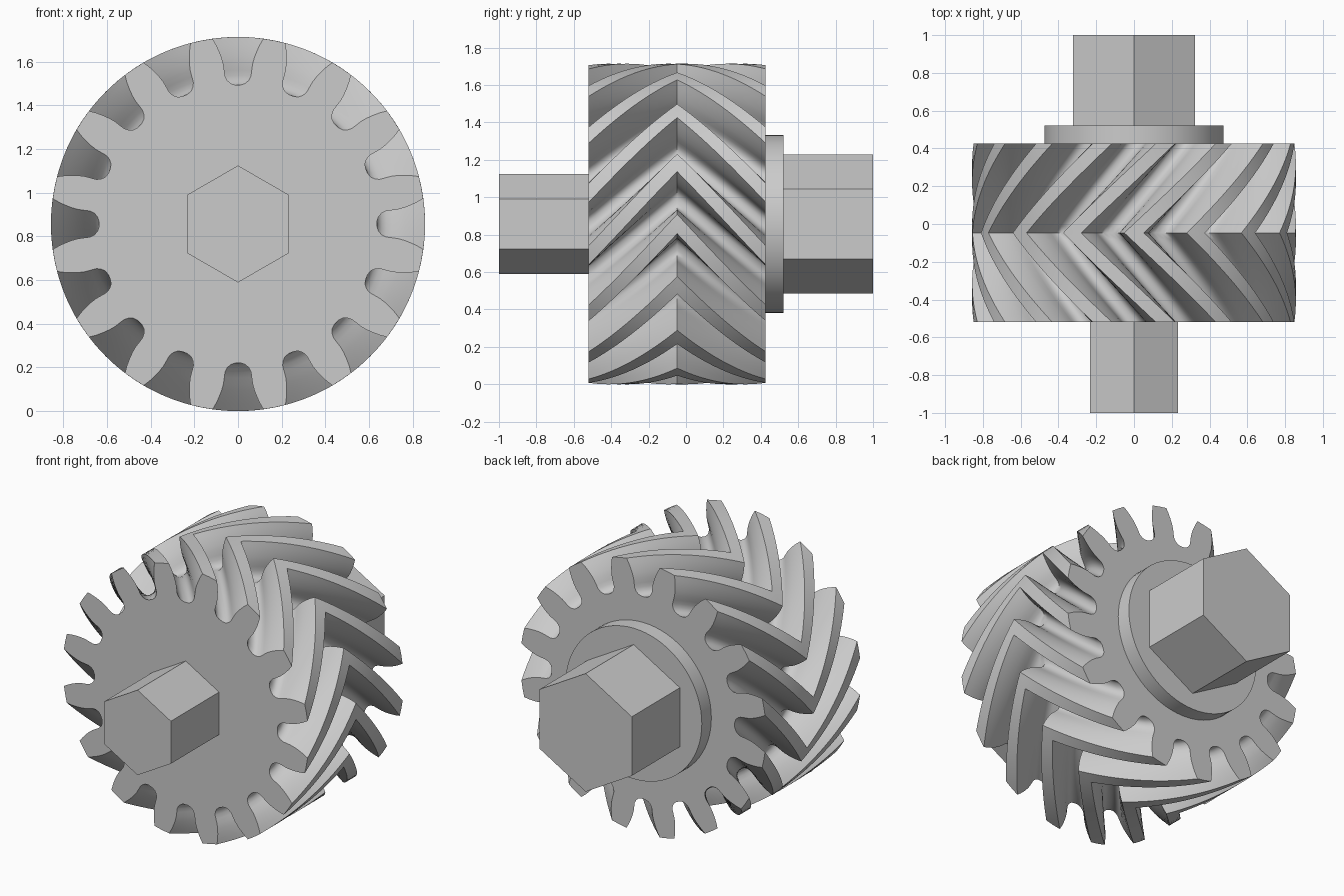
import bpy, bmesh
from math import cos, sin, pi, radians

if "Cube" in bpy.data.objects:
    bpy.data.objects.remove(bpy.data.objects["Cube"])

AXIS_Z = 0.857
TEETH = 16
FRONT, MIDDLE, BACK = -0.52, -0.047, 0.426
TWIST = radians(33.75)
STEPS = 14

grey = bpy.data.materials.new("plain grey")
grey.use_nodes = True
grey.diffuse_color = (0.6, 0.6, 0.6, 1)
grey.node_tree.nodes["Principled BSDF"].inputs["Base Color"].default_value = (0.6, 0.6, 0.6, 1)


def loft(name, sections, smooth=False):
    """Join polar outlines (radius, angle) placed along y; sections = [(y, twist, outline)]."""
    bm = bmesh.new()
    rings = [[bm.verts.new((r * cos(a + turn), y, AXIS_Z + r * sin(a + turn)))
              for r, a in outline] for y, turn, outline in sections]
    for lower, upper in zip(rings, rings[1:]):
        n = len(lower)
        for i in range(n):
            j = (i + 1) % n
            bm.faces.new((lower[i], lower[j], upper[j], upper[i]))
    bm.faces.new(rings[0])
    bm.faces.new(rings[-1])
    bmesh.ops.recalc_face_normals(bm, faces=bm.faces)
    mesh = bpy.data.meshes.new(name)
    bm.to_mesh(mesh)
    bm.free()
    mesh.materials.append(grey)
    obj = bpy.data.objects.new(name, mesh)
    bpy.context.collection.objects.link(obj)
    if smooth:
        bpy.ops.object.select_all(action="DESELECT")
        obj.select_set(True)
        bpy.context.view_layer.objects.active = obj
        bpy.ops.object.shade_smooth_by_angle(angle=radians(35))
    return obj


def polygon(radius, sides):
    return [(radius, pi / 2 + 2 * pi * i / sides) for i in range(sides)]


# Half of one tooth gap: radius and half angle in degrees, root to tip
flank = [(0.638, 1.3), (0.645, 3.0), (0.66, 4.3), (0.68, 5.0), (0.705, 5.1),
         (0.735, 5.2), (0.765, 5.6), (0.795, 6.2), (0.825, 6.9), (0.857, 7.8)]
gap = [(r, -a) for r, a in reversed(flank)] + flank + [(0.857, 11.25)]
outline = [(r, radians(a) + 2 * pi * k / TEETH) for k in range(TEETH) for r, a in gap]

# Herringbone gear: twist rises to the middle, then falls back
sections = []
for i in range(2 * STEPS + 1):
    y = FRONT + (BACK - FRONT) * i / (2 * STEPS)
    sections.append((y, TWIST * (1 - abs(i - STEPS) / STEPS), outline))
loft("herringbone_gear", sections, smooth=True)

# Shafts and collar
for name, radius, sides, start, end in (
        ("front_hex_shaft", 0.268, 6, -1.0, FRONT),
        ("back_collar", 0.475, 72, BACK, 0.521),
        ("back_hex_shaft", 0.372, 6, 0.521, 1.0)):
    shape = polygon(radius, sides)
    loft(name, [(start, 0, shape), (end, 0, shape)], smooth=sides > 6)
